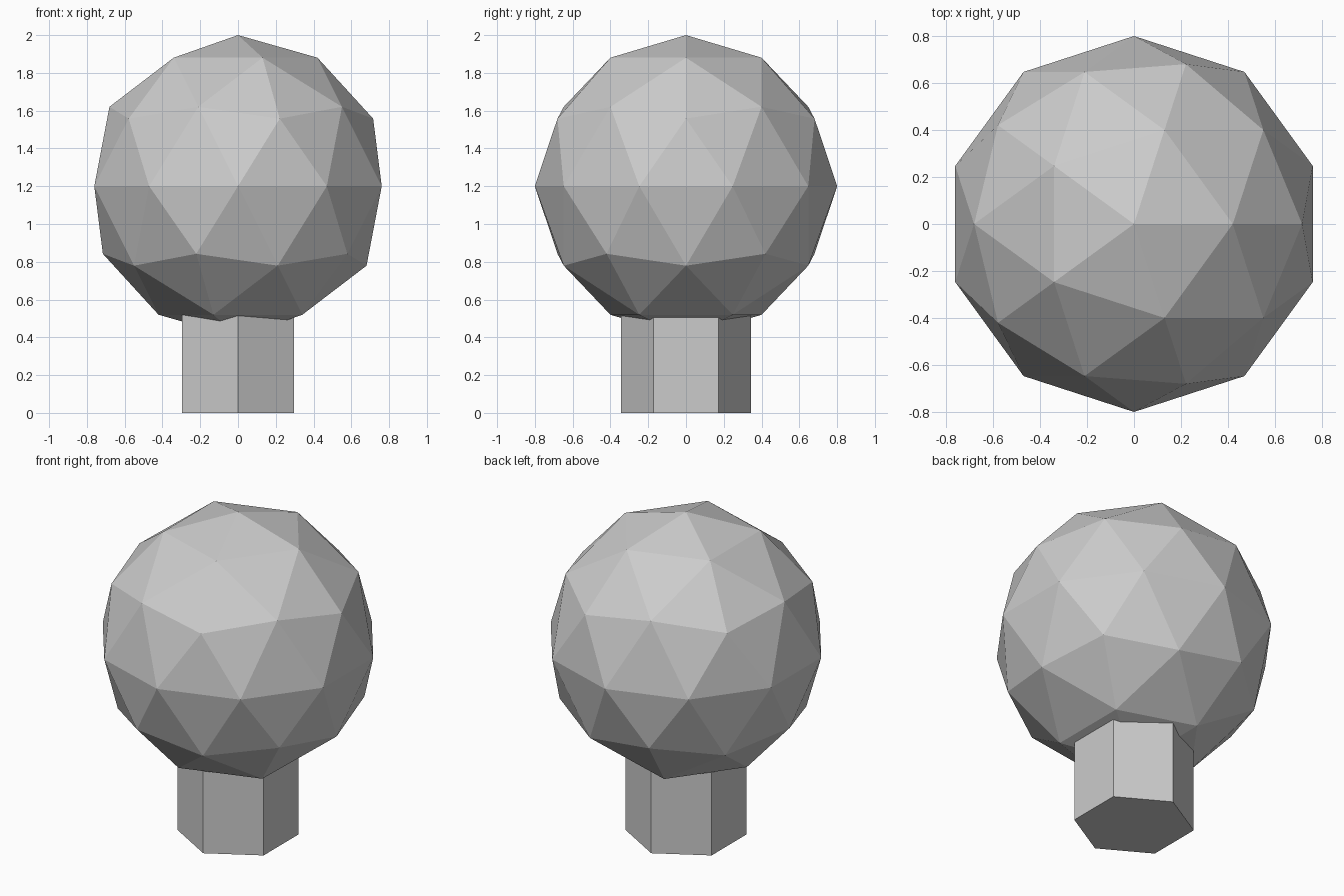
import bpy

if "Cube" in bpy.data.objects:
    bpy.data.objects.remove(bpy.data.objects["Cube"])

TRUNK_RADIUS = 0.343
TRUNK_HEIGHT = 0.8
CROWN_RADIUS = 0.8

# Six-sided trunk, corners facing front and back, top buried in the crown
bpy.ops.mesh.primitive_cylinder_add(
    vertices=6, radius=TRUNK_RADIUS, depth=TRUNK_HEIGHT,
    location=(0, 0, TRUNK_HEIGHT / 2))
bpy.context.object.name = "trunk"

# Low-poly faceted crown
bpy.ops.mesh.primitive_ico_sphere_add(
    subdivisions=2, radius=CROWN_RADIUS, location=(0, 0, 2 - CROWN_RADIUS))
bpy.context.object.name = "crown"
